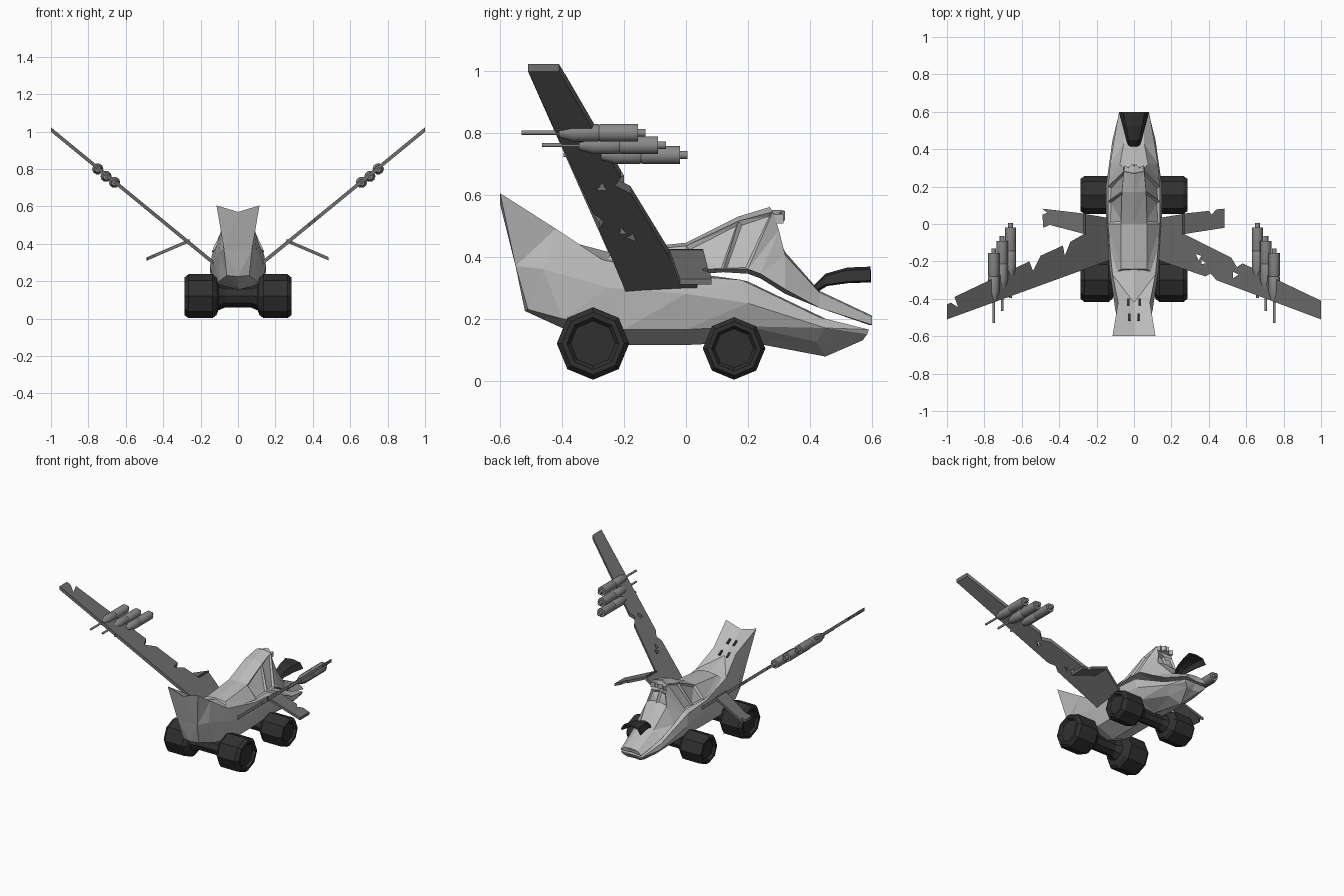
import bpy, bmesh, math
from mathutils import Matrix, Vector

if "Cube" in bpy.data.objects:
    bpy.data.objects.remove(bpy.data.objects["Cube"])


def paint(name, v):
    m = bpy.data.materials.new(name)
    m.diffuse_color = (v, v, v, 1)
    m.use_nodes = True
    m.node_tree.nodes["Principled BSDF"].inputs["Base Color"].default_value = m.diffuse_color
    return m


RUBBER, PLATE, STEEL, HULL = (paint("rubber", .03), paint("dark_plate", .16),
                              paint("steel", .25), paint("hull_grey", .5))


def finish(bm, name, mat):
    bmesh.ops.recalc_face_normals(bm, faces=bm.faces[:])
    me = bpy.data.meshes.new(name)
    bm.to_mesh(me)
    bm.free()
    ob = bpy.data.objects.new(name, me)
    bpy.context.collection.objects.link(ob)
    me.materials.append(mat)
    return ob


def rail_loft(name, rails, mat, windows=()):
    """Skin symmetric shell from right-hand rails of (y, x, z), lowest rail first."""
    bm = bmesh.new()
    n = len(rails[0])
    rings = []
    for s in range(n):
        ring = [bm.verts.new((r[s][1], r[s][0], r[s][2])) for r in rails]
        ring += [bm.verts.new((-r[s][1], r[s][0], r[s][2])) for r in reversed(rails)
                 if r[s][1] > 0 or r not in (rails[0], rails[-1])]
        rings.append(ring)
    panes = []
    k = len(rings[0])
    for s in range(n - 1):
        for i in range(k):
            j = (i + 1) % k
            f = bm.faces.new((rings[s][i], rings[s][j], rings[s + 1][j], rings[s + 1][i]))
            if (s, i) in windows:
                panes.append(f)
    bm.faces.new(rings[0])
    bm.faces.new(rings[-1])
    bmesh.ops.recalc_face_normals(bm, faces=bm.faces[:])
    if panes:
        bmesh.ops.inset_individual(bm, faces=panes, thickness=.014, depth=-.012)
    bmesh.ops.triangulate(bm, faces=bm.faces[:])
    return finish(bm, name, mat)


def lathe(name, axis, profile, centre, segs, mat):
    """Closed turned solid; profile is (position along axis, radius)."""
    bm = bmesh.new()
    rings = []
    for a, r in profile:
        ring = []
        for i in range(segs):
            t = 2 * math.pi * i / segs
            u, w = r * math.cos(t), r * math.sin(t)
            ring.append(bm.verts.new(Vector(centre) + Vector((a, u, w) if axis == 'X' else (u, a, w))))
        rings.append(ring)
    for p, q in zip(rings, rings[1:]):
        for i in range(segs):
            j = (i + 1) % segs
            bm.faces.new((p[i], p[j], q[j], q[i]))
    bm.faces.new(rings[0])
    bm.faces.new(rings[-1])
    return finish(bm, name, mat)


def plate(name, outline, side, height, mat, thick=.024):
    """Slanted plate: plan outline (x, y) raised onto the plane z = height(x)."""
    bm = bmesh.new()
    base = bm.faces.new([bm.verts.new((side * x, y, height(x) - thick / 2)) for x, y in outline])
    top = bmesh.ops.extrude_face_region(bm, geom=[base])["geom"]
    bmesh.ops.translate(bm, vec=(0, 0, thick), verts=[v for v in top if isinstance(v, bmesh.types.BMVert)])
    return finish(bm, name, mat)


# Hull: keel, chine, belt, shoulder, ridge
rail_loft("hull", [
    [(-.52, 0, .225), (-.4, 0, .17), (-.2, 0, .115), (0, 0, .115), (.2, 0, .125), (.45, 0, .078), (.56, 0, .128)],
    [(-.51, .06, .23), (-.4, .10, .2), (-.2, .12, .165), (0, .12, .165), (.2, .12, .175), (.42, .07, .125), (.57, .05, .13)],
    [(-.55, .075, .37), (-.46, .10, .36), (-.25, .13, .30), (0, .15, .28), (.2, .15, .25), (.45, .115, .17), (.585, .075, .15)],
    [(-.6, .115, .605), (-.42, .085, .49), (-.27, .115, .39), (-.02, .14, .34), (.18, .14, .325), (.43, .11, .205), (.59, .08, .165)],
    [(-.6, 0, .57), (-.42, 0, .46), (-.25, 0, .415), (0, 0, .35), (.2, 0, .32), (.45, 0, .2), (.59, 0, .165)],
], HULL)

# Cabin and bonnet: hem, roof edge, ridge on an open-centre base rail
rail_loft("cabin_and_bonnet", [
    [(-.27, 0, .37), (0, 0, .34), (.12, 0, .35), (.2, 0, .345), (.24, 0, .33), (.32, 0, .28), (.43, 0, .235), (.59, 0, .18)],
    [(-.27, .11, .375), (0, .14, .355), (.12, .14, .36), (.2, .138, .36), (.24, .135, .345), (.32, .128, .295), (.43, .11, .235), (.6, .08, .18)],
    [(-.24, .07, .41), (0, .07, .435), (.17, .065, .515), (.28, .055, .545), (.30, .055, .485), (.32, .075, .405), (.43, .055, .285), (.6, .05, .205)],
    [(-.24, 0, .42), (0, 0, .445), (.17, 0, .53), (.27, 0, .56), (.285, 0, .49), (.32, 0, .415), (.43, 0, .29), (.6, 0, .21)],
], HULL, windows={(1, 1), (1, 4), (2, 1), (2, 4), (4, 2), (4, 3)})

# Broken roof rim overhanging the rear window
for s in (1, -1):
    plate("roof_rim", [(0, .25), (.055, .27), (.05, .315), (.03, .30), (.012, .32), (0, .31)], s,
          lambda x: .535 - x * .25, HULL, .03)

# Dark slits in the flared front scoop
for x, y, z in ((.03, -.42, .468), (-.03, -.42, .468), (.025, -.50, .518), (-.025, -.50, .518)):
    bm = bmesh.new()
    bmesh.ops.create_cube(bm, size=1, matrix=Matrix.Translation((x, y, z)) @ Matrix.Rotation(math.radians(-31), 4, 'X')
                          @ Matrix.Diagonal((.014, .04, .014, 1)))
    finish(bm, "scoop_slit", RUBBER)

# Curved dark crest over the rear bonnet
bm = bmesh.new()
rows = []
for y, z, w, droop in ((.40, .265, .02, .005), (.415, .31, .028, .02), (.45, .345, .042, .035),
                       (.52, .365, .06, .045), (.595, .368, .08, .045)):
    rows.append([bm.verts.new((w * u, y, z - droop * d)) for u, d in ((-1, 1), (-.7, .2), (0, 0), (.7, .2), (1, 1))])
for p, q in zip(rows, rows[1:]):
    for i in range(4):
        bm.faces.new((p[i], p[i + 1], q[i + 1], q[i]))
crest = finish(bm, "crest", RUBBER)
mod = crest.modifiers.new("thickness", 'SOLIDIFY')
mod.thickness = .012


# Torn main wings and drooping stub wings
def rise(x):
    return .305 + (x - .14) * .82


def fall(x):
    return .412 - (x - .27) * .43


root = [(.12, -.19), (.12, .03), (.27, .055), (.27, -.055)]
right = root + [(.52, -.18), (.55, -.23), (.58, -.21), (1, -.41), (1, -.51), (.44, -.30), (.41, -.265), (.38, -.28)]
left = root + [(.34, -.095), (.37, -.17), (.38, -.115), (.5, -.17), (.54, -.25), (.56, -.20),
               (.96, -.39), (.94, -.445), (.98, -.42), (1, -.43), (1, -.51)]
wing = plate("right_wing", right, 1, rise, PLATE)
plate("left_wing", left, -1, rise, PLATE)
plate("right_stub_wing", [(.26, .055), (.40, .07), (.415, .05), (.44, .078), (.485, .082), (.485, -.02), (.26, -.055)],
      1, fall, PLATE, .018)
plate("left_stub_wing", [(.26, .055), (.49, .082), (.465, .06), (.49, .05), (.485, -.02), (.45, -.005), (.26, -.055)],
      -1, fall, PLATE, .018)
for hole in ([(.33, -.16), (.36, -.17), (.345, -.195)], [(.36, -.19), (.385, -.21), (.36, -.215)],
             [(.53, -.255), (.56, -.27), (.53, -.29)]):
    cutter = plate("wing_hole_cutter", hole, 1, rise, PLATE, .12)
    cutter.hide_render = True
    cutter.hide_set(True)
    mod = wing.modifiers.new("hole", 'BOOLEAN')
    mod.operation = 'DIFFERENCE'
    mod.object = cutter

# Three staggered guns on each wing
gun_profile = [(0, .007), (.12, .007), (.12, .017), (.165, .03), (.245, .03), (.25, .028),
               (.255, .03), (.375, .03), (.375, .013), (.40, .013)]
for s in (1, -1):
    for x, y, z in ((.75, -.53, .80), (.705, -.465, .76), (.66, -.395, .728)):
        gun = lathe("wing_gun", 'Y', gun_profile, (s * x, y, z), 10, STEEL)
        bpy.context.view_layer.objects.active = gun
        bpy.ops.object.select_all(action='DESELECT')
        gun.select_set(True)
        bpy.ops.object.shade_smooth_by_angle(angle=math.radians(40))

# Octagonal wheels with waisted axles
for label, y, r in (("front", -.3, .117), ("rear", .155, .101)):
    for s in (1, -1):
        prof = [(.105, r * .6), (.115, r * .85), (.135, r), (.265, r), (.285, r * .86), (.285, r * .72), (.27, r * .62)]
        lathe(label + "_wheel", 'X', [(s * a, q) for a, q in prof], (0, y, r + .003), 8, RUBBER)
    lathe(label + "_axle", 'X', [(-.13, r * .7), (-.07, r * .45), (.07, r * .45), (.13, r * .7)],
          (0, y, r + .003), 8, RUBBER)
